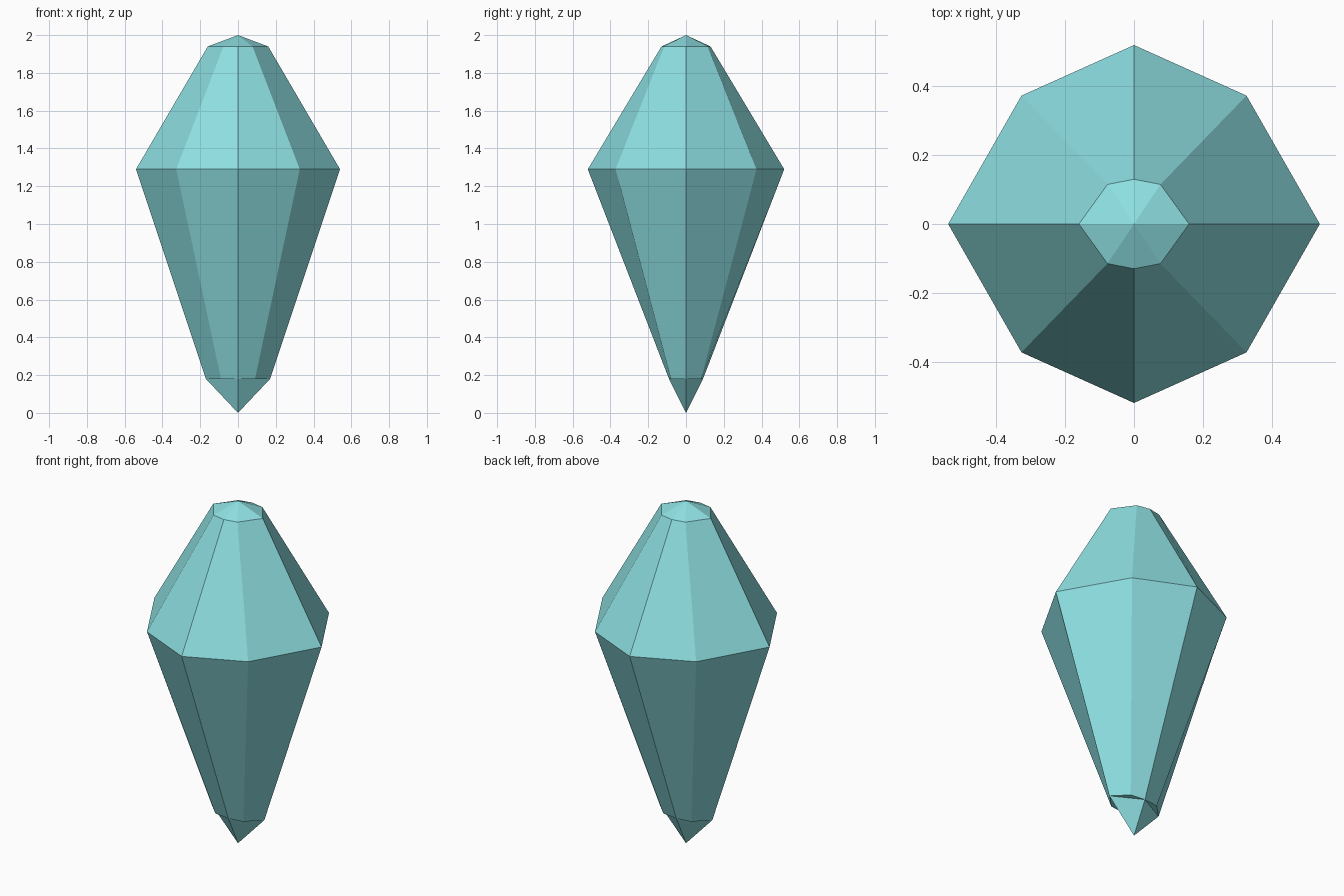
import bpy
import bmesh

cube = bpy.data.objects.get("Cube")
if cube:
    bpy.data.objects.remove(cube)

# One flat turquoise for the whole gem
mat = bpy.data.materials.new("pale_turquoise")
mat.use_nodes = True
colour = (0.27, 0.74, 0.76, 1)
mat.diffuse_color = colour
mat.node_tree.nodes["Principled BSDF"].inputs["Base Color"].default_value = colour

bm = bmesh.new()


def ring(side, corner_x, corner_y, front, z):
    """Eight-sided ring, symmetric in x and y, counter-clockwise from +x."""
    half = [(side, 0), (corner_x, corner_y), (0, front), (-corner_x, corner_y)]
    points = half + [(-x, -y) for x, y in half]
    return [bm.verts.new((x, y, z)) for x, y in points]


def pairs(loop):
    return zip(loop, loop[1:] + loop[:1])


bottom = ring(0.17, 0.09, 0.08, 0.09, 0.18)
girdle = ring(0.54, 0.327, 0.373, 0.52, 1.29)
crown = ring(0.16, 0.077, 0.115, 0.13, 1.94)
tip = bm.verts.new((0, 0, 0))
apex = bm.verts.new((0, 0, 2))

# Long lower facets and shorter upper facets
for low, high in ((bottom, girdle), (girdle, crown)):
    for (a, b), (c, d) in zip(pairs(low), pairs(high)):
        bm.faces.new((a, b, d, c))

# Shallow crown cap
for a, b in pairs(crown):
    bm.faces.new((a, b, apex))

# Four-sided bottom point, with small flat corners around it
for i in range(0, 8, 2):
    a, corner, b = bottom[i], bottom[i + 1], bottom[(i + 2) % 8]
    bm.faces.new((b, a, tip))
    bm.faces.new((b, corner, a))

bmesh.ops.recalc_face_normals(bm, faces=bm.faces)
mesh = bpy.data.meshes.new("gem_crystal")
bm.to_mesh(mesh)
bm.free()
mesh.materials.append(mat)
gem = bpy.data.objects.new("gem_crystal", mesh)
bpy.context.collection.objects.link(gem)
